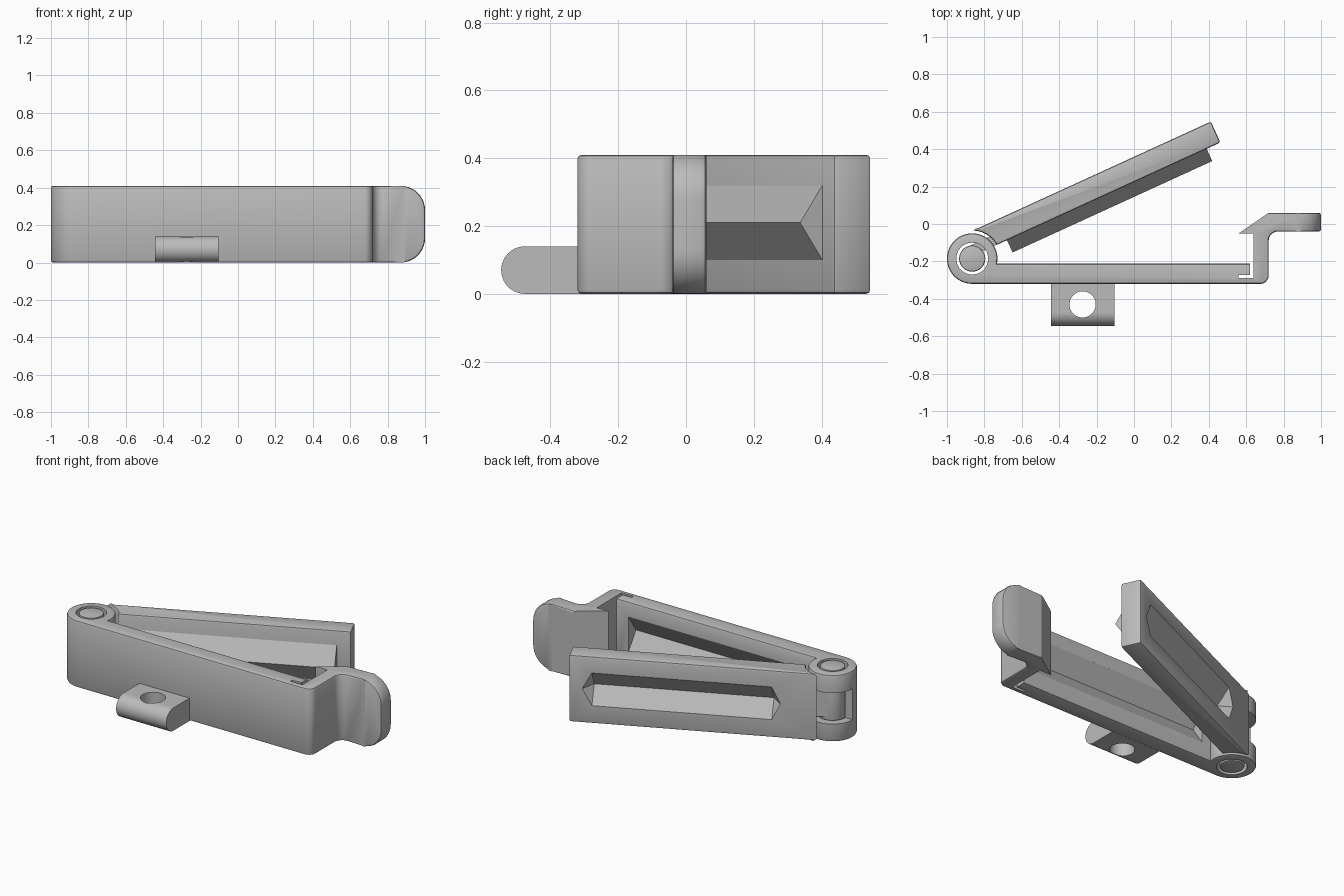
import bpy, bmesh
from math import sin, cos, asin, radians, degrees
from mathutils import Matrix, Vector

if "Cube" in bpy.data.objects:
    bpy.data.objects.remove(bpy.data.objects["Cube"])

HEIGHT = 0.41
HINGE = Vector((-0.865, -0.185, 0))
SWING = Matrix.Translation(HINGE) @ Matrix.Rotation(radians(24.6), 4, 'Z')

grey = bpy.data.materials.new("plain_grey")
grey.use_nodes = True
grey.diffuse_color = (0.5, 0.5, 0.5, 1)
grey.node_tree.nodes["Principled BSDF"].inputs["Base Color"].default_value = (0.5, 0.5, 0.5, 1)


def arc(cx, cy, r, start, end, steps):
    angles = [radians(start + (end - start) * i / steps) for i in range(steps + 1)]
    return [(cx + r * cos(a), cy + r * sin(a)) for a in angles]


def finish(name, bm, matrix=None):
    bmesh.ops.recalc_face_normals(bm, faces=bm.faces)
    mesh = bpy.data.meshes.new(name)
    bm.to_mesh(mesh)
    bm.free()
    obj = bpy.data.objects.new(name, mesh)
    bpy.context.collection.objects.link(obj)
    mesh.materials.append(grey)
    if matrix:
        obj.matrix_world = matrix
    bpy.context.view_layer.update()
    return obj


def prism(points, low, high, along_x=False):
    """Extrude a closed profile along z, or a y-z profile along x."""
    bm = bmesh.new()
    place = (lambda p: (low, p[0], p[1])) if along_x else (lambda p: (p[0], p[1], low))
    face = bm.faces.new([bm.verts.new(place(p)) for p in points])
    top = bmesh.ops.extrude_face_region(bm, geom=[face])["geom"]
    move = Vector((high - low, 0, 0)) if along_x else Vector((0, 0, high - low))
    bmesh.ops.translate(bm, vec=move, verts=[v for v in top if isinstance(v, bmesh.types.BMVert)])
    bmesh.ops.recalc_face_normals(bm, faces=bm.faces)
    return bm


def hull(name, points, matrix=None):
    bm = bmesh.new()
    for p in points:
        bm.verts.new(p)
    bmesh.ops.convex_hull(bm, input=bm.verts)
    return finish(name, bm, matrix)


def box(name, x, y, z, matrix=None):
    return hull(name, [(a, b, c) for a in x for b in y for c in z], matrix)


def soften(bm, rule, offset=0.012, segments=2):
    edges = [e for e in bm.edges
             if e.calc_face_angle(0) > radians(50) and rule((e.verts[0].co + e.verts[1].co) / 2, e)]
    bmesh.ops.bevel(bm, geom=edges, offset=offset, segments=segments, profile=0.5,
                    affect='EDGES', clamp_overlap=False)


def is_rim(e):
    return abs(e.verts[0].co.z - e.verts[1].co.z) < 0.001


def cut(target, cutter):
    mod = target.modifiers.new("cut", 'BOOLEAN')
    mod.operation = 'DIFFERENCE'
    mod.solver = 'EXACT'
    mod.object = cutter
    cutter.hide_render = True
    bpy.context.view_layer.objects.active = target
    bpy.ops.object.modifier_apply(modifier=mod.name)
    bpy.data.objects.remove(cutter)


def cylinder_bm(x, y, r, low, high):
    return prism(arc(x, y, r, 0, 352.5, 47), low, high)


# Base jaw: long wall, hinge eye, latch hook and thumb tab in one profile
outline = arc(0.675, -0.275, 0.045, -90, 0, 8)
outline += arc(0.77, -0.09, 0.05, 180, 90, 8)
outline += [(1, -0.04), (1, 0.06), (0.72, 0.06), (0.56, -0.05), (0.64, -0.05),
            (0.64, -0.29), (0.56, -0.29), (0.56, -0.272), (0.62, -0.272), (0.62, -0.212)]
outline += arc(HINGE.x, HINGE.y, 0.135, -11.5, 270, 40)
bm = prism(outline, 0, HEIGHT)
soften(bm, lambda c, e: c.x > 0.99 and is_rim(e), 0.13, 10)
soften(bm, lambda c, e: c.x > 0.9 or (is_rim(e) and not (0.55 < c.x < 0.66 and c.y > -0.3)))
base = finish("base_jaw", bm)
cut(base, finish("eye_cutter", cylinder_bm(HINGE.x, HINGE.y, 0.085, -0.1, HEIGHT + 0.1)))
cut(base, box("knuckle_gap_cutter", (-1.1, -0.71), (HINGE.y, 0), (0.11, 0.30)))
cut(base, hull("groove_cutter", [(x, y, z) for x in (-0.67, 0.54)
                                 for y, z in ((-0.15, 0.1), (-0.15, 0.32), (-0.212, 0.1),
                                              (-0.212, 0.32), (-0.287, 0.21))]))

# Swinging jaw, in hinge space: x along the arm, y outward
first, last = degrees(asin(0.012 / 0.15)), degrees(asin(0.135 / 0.15))
bm = prism([(1.465, 0.012), (1.465, 0.135)] + arc(0, 0, 0.15, last, first, 12), 0, HEIGHT)
soften(bm, lambda c, e: is_rim(e) or c.x > 1.4)
arm = finish("swing_jaw", bm, SWING)
opening = [(0.27, 0.21), (0.32, 0.31), (1.335, 0.31), (1.39, 0.21), (1.335, 0.11), (0.32, 0.11)]
cut(arm, hull("recess_cutter", [(x, y, z) for y in (0.135, 0.16) for x, z in opening]
              + [(0.32, 0.06, 0.21), (1.335, 0.06, 0.21)], SWING))
ridge = hull("jaw_ridge", [(x, y, z) for x in (0.21, 1.384)
                           for y, z in ((0.03, 0.1), (0.03, 0.32), (0.012, 0.1),
                                        (0.012, 0.32), (-0.06, 0.21))], SWING)

# Hinge pin and the web tying it to the swinging jaw
bm = cylinder_bm(0, 0, 0.07, 0, HEIGHT)
soften(bm, lambda c, e: is_rim(e), 0.008)
pin = finish("hinge_pin", bm, SWING)
web = box("hinge_web", (0, 0.17), (0.013, 0.068), (0.12, 0.29), SWING)

# Cord lug on the front, with a rounded nose and a hole
nose = [(-0.31, 0), (-0.31, 0.14)] + arc(-0.475, 0.07, 0.07, 90, 270, 20)
lug = finish("cord_lug", prism(nose, -0.445, -0.105, along_x=True))
cut(lug, finish("lug_hole_cutter", cylinder_bm(-0.275, -0.43, 0.07, -0.1, 0.3)))

# Smooth the rounded surfaces, keep the corners crisp
bpy.ops.object.select_all(action='DESELECT')
for obj in (base, arm, ridge, pin, web, lug):
    obj.select_set(True)
bpy.context.view_layer.objects.active = base
bpy.ops.object.shade_smooth_by_angle(angle=radians(30))
